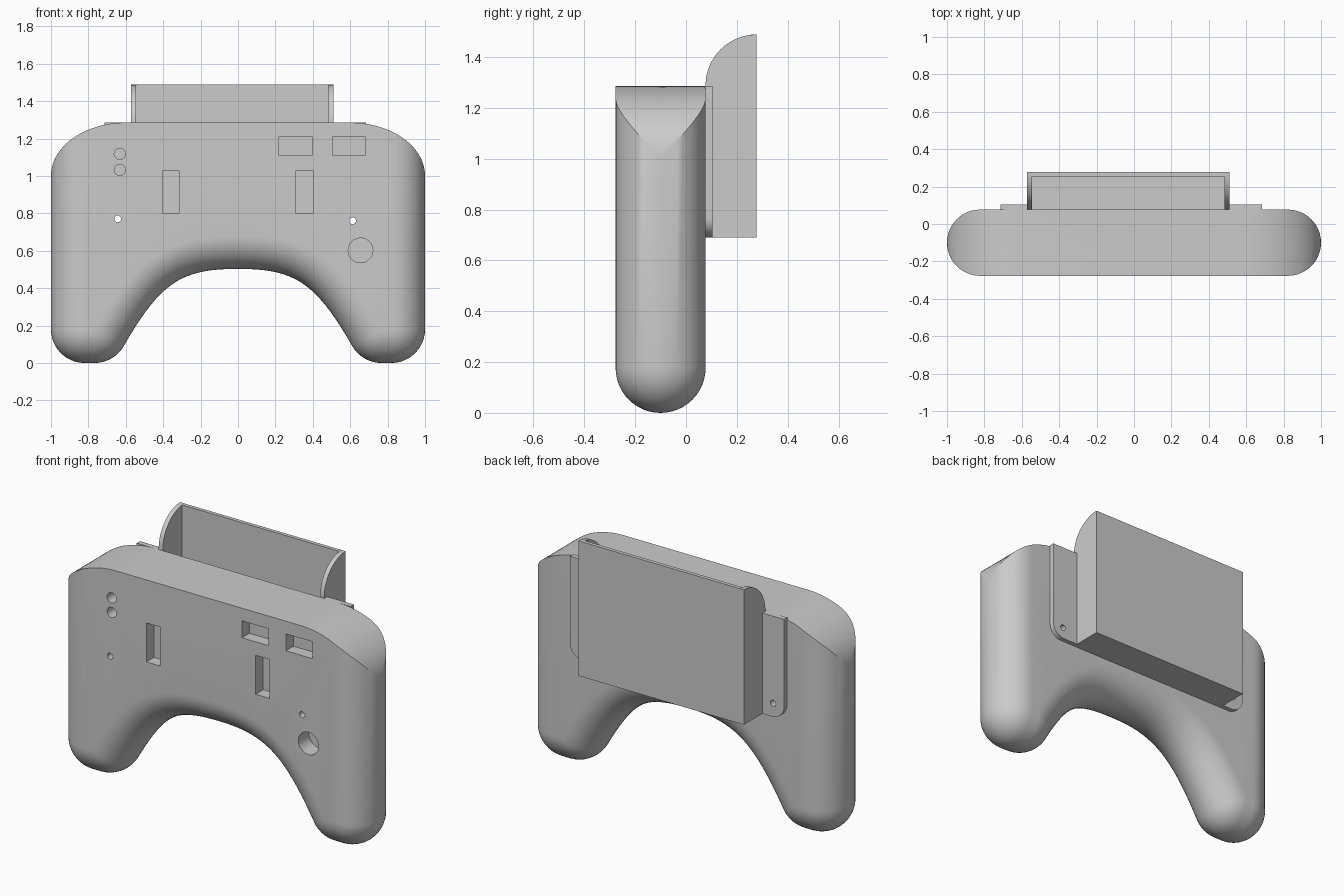
import bpy, bmesh
from math import sin, cos, acos, pi, radians
from mathutils import Vector

if "Cube" in bpy.data.objects:
    bpy.data.objects.remove(bpy.data.objects["Cube"])

R = 0.177            # fillet radius = half the body depth
YC = -0.1            # middle plane of the body
BACK = YC + R        # rear face of the body


def loft(name, loops):
    """Skin a stack of equal-length loops and cap both ends."""
    bm = bmesh.new()
    rings = [[bm.verts.new(p) for p in loop] for loop in loops]
    n = len(rings[0])
    for a, b in zip(rings, rings[1:]):
        for i in range(n):
            j = (i + 1) % n
            bm.faces.new((a[i], a[j], b[j], b[i]))
    bm.faces.new(rings[0])
    bm.faces.new(rings[-1])
    bmesh.ops.recalc_face_normals(bm, faces=bm.faces)
    mesh = bpy.data.meshes.new(name)
    bm.to_mesh(mesh)
    bm.free()
    obj = bpy.data.objects.new(name, mesh)
    bpy.context.collection.objects.link(obj)
    return obj


def plate(name, xz, y0, y1):
    """Extrude an (x, z) profile along y."""
    return loft(name, [[(x, y, z) for x, z in xz] for y in (y0, y1)])


def rect(x0, x1, z0, z1):
    return [(x0, z0), (x1, z0), (x1, z1), (x0, z1)]


def circle(x, z, r, n=32):
    return [(x + r * cos(2 * pi * i / n), z + r * sin(2 * pi * i / n)) for i in range(n)]


def select(obj):
    bpy.ops.object.select_all(action='DESELECT')
    obj.select_set(True)
    bpy.context.view_layer.objects.active = obj


def cut(obj, profile, y0, y1):
    cutter = plate("cutter", profile, y0, y1)
    cutter.hide_render = True
    mod = obj.modifiers.new("hole", 'BOOLEAN')
    mod.operation, mod.solver, mod.object = 'DIFFERENCE', 'EXACT', cutter
    select(obj)
    bpy.ops.object.modifier_apply(modifier=mod.name)
    bpy.data.objects.remove(cutter)


def smooth(obj):
    select(obj)
    bpy.ops.object.shade_smooth_by_angle(angle=radians(30))


# Body outline, inset by d everywhere except along the sharp top
FOOT = 0.18
P = [Vector(p) for p in ((0.767 + FOOT * cos(radians(210)), FOOT / 2),
                         (0.412, 0.436), (0.3, 0.503), (0, 0.503))]


def outline(d):
    half = []
    for i in range(24):                                   # arch between the grips
        t = 1 - i / 24
        u = 1 - t
        p = u**3 * P[0] + 3*u*u*t * P[1] + 3*u*t*t * P[2] + t**3 * P[3]
        g = (u*u * (P[1]-P[0]) + 2*u*t * (P[2]-P[1]) + t*t * (P[3]-P[2])).normalized()
        half.append((p.x + g.y * d, p.y - g.x * d))
    for cx, a0, a1, n in ((0.767, 210, 270, 8), (0.82, 270, 360, 12)):   # rounded grip end
        for i in range(n + 1):
            a = radians(a0 + (a1 - a0) * i / n)
            half.append((cx + (FOOT - d) * cos(a), FOOT + (FOOT - d) * sin(a)))
    start = acos((0.4 - d) / 0.4)                         # elliptical shoulder
    for i in range(21):
        a = start + (pi / 2 - start) * i / 20
        half.append((0.6 + 0.4 * cos(a), 1.0 + 0.285 * sin(a)))
    return half + [(-x, z) for x, z in reversed(half[1:])]


# Body
layers = []
for i in range(25):
    t = -pi / 2 + pi * i / 24
    layers.append([(x, YC + R * sin(t), z) for x, z in outline(R * (1 - cos(t)))])
body = loft("body", layers)

# Blind openings in the front face
FRONT = YC - R
for profile, depth in (
        (rect(-0.405, -0.315, 0.80, 1.03), 0.07),
        (rect(0.31, 0.40, 0.80, 1.03), 0.07),
        (rect(0.22, 0.395, 1.11, 1.21), 0.07),
        (rect(0.507, 0.68, 1.11, 1.21), 0.07),
        (circle(-0.632, 1.118, 0.03), 0.07),
        (circle(-0.632, 1.032, 0.03), 0.07),
        (circle(0.655, 0.602, 0.066), 0.1)):
    cut(body, profile, FRONT - 0.1, FRONT + depth)

# Mounting tabs on the back, with screw holes through tab and body
BX0, BX1, BZ = -0.573, 0.51, 0.69
for side, inner, outer, hole in (("left", BX0 + 0.01, -0.715, (-0.643, 0.77)),
                                 ("right", BX1 - 0.01, 0.685, (0.613, 0.76))):
    s = 1 if outer > 0 else -1
    corner = [(outer - s * 0.08 * (1 - cos(a)), BZ + 0.08 - 0.08 * sin(a))
              for a in (pi / 2 * (1 - i / 10) for i in range(11))]
    tab = plate(side + "_tab", [(inner, 1.285), (inner, BZ)] + corner + [(outer, 1.285)],
                BACK - 0.002, 0.105)
    for obj in (tab, body):
        cut(obj, circle(*hole, 0.018, 20), -0.5, 0.5)
    smooth(tab)
smooth(body)

# Open-topped holder: curved side walls, rear wall and floor
W, YB, RC = 0.027, 0.277, 0.2
side = [(YB, BZ)] + [(YB - RC * sin(a), 1.288 + RC * cos(a))
                     for a in (pi / 2 * i / 20 for i in range(21))] + [(BACK, BZ)]
for name, x0, x1 in (("holder_left_wall", BX0, BX0 + W), ("holder_right_wall", BX1 - W, BX1)):
    smooth(loft(name, [[(x, y, z) for y, z in side] for x in (x0, x1)]))
plate("holder_rear_wall", rect(BX0 + W, BX1 - W, BZ, 1.488), YB - 0.022, YB)
plate("holder_floor", rect(BX0 + W, BX1 - W, BZ, BZ + W), BACK, YB - 0.022)
